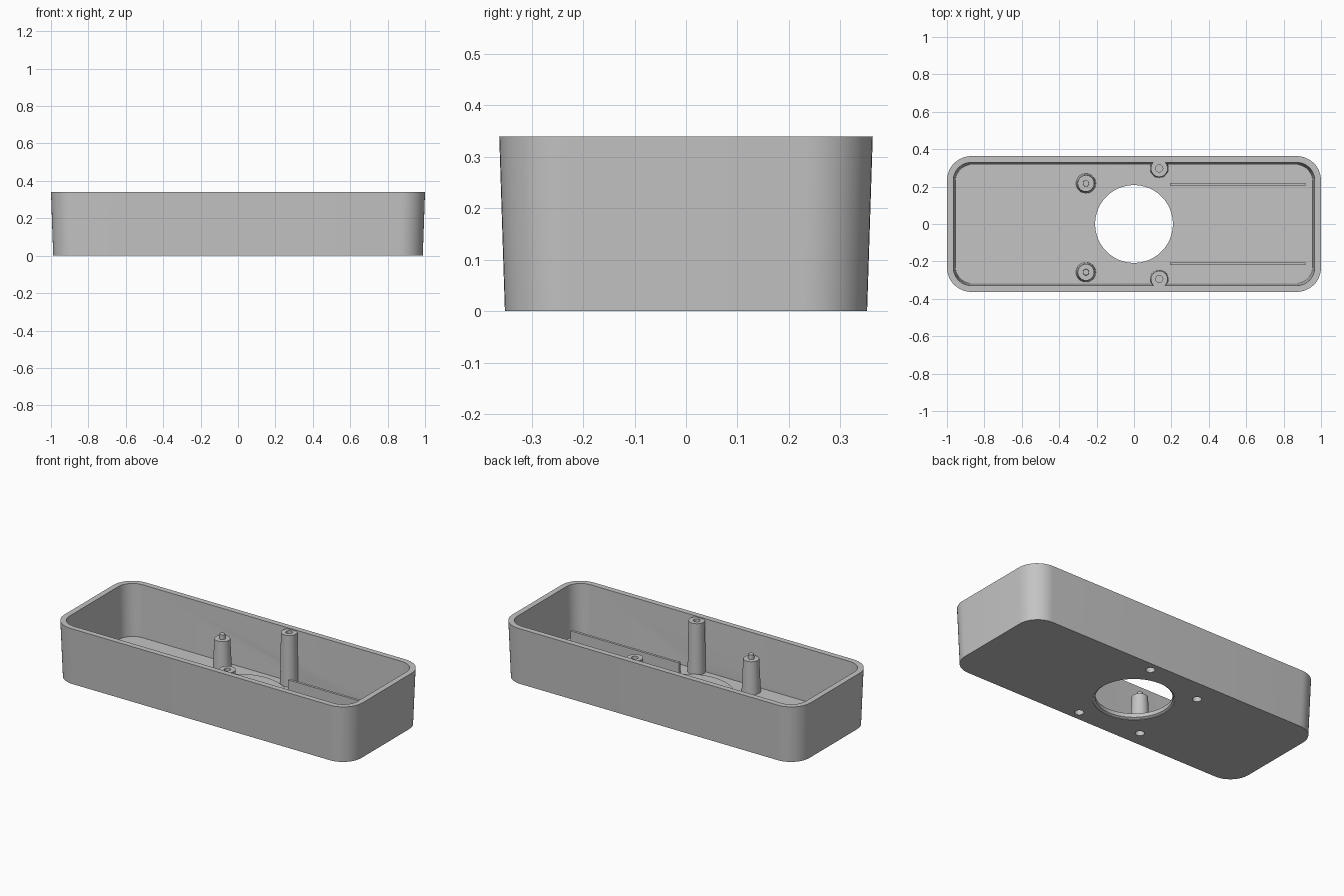
import bpy, bmesh, math

cube = bpy.data.objects.get("Cube")
if cube:
    bpy.data.objects.remove(cube, do_unlink=True)

# One plain grey for the whole moulding
grey = bpy.data.materials.new("plain grey")
grey.use_nodes = True
COLOR = (0.55, 0.55, 0.55, 1)
grey.diffuse_color = COLOR
grey.node_tree.nodes["Principled BSDF"].inputs["Base Color"].default_value = COLOR

HEIGHT, FLOOR = 0.34, 0.025
SINK = FLOOR - 0.002


def make_object(name, bm):
    bmesh.ops.recalc_face_normals(bm, faces=bm.faces)
    mesh = bpy.data.meshes.new(name)
    bm.to_mesh(mesh)
    bm.free()
    mesh.materials.append(grey)
    obj = bpy.data.objects.new(name, mesh)
    bpy.context.collection.objects.link(obj)
    return obj


def smooth(obj):
    bpy.ops.object.select_all(action='DESELECT')
    obj.select_set(True)
    bpy.context.view_layer.objects.active = obj
    bpy.ops.object.shade_smooth_by_angle(angle=math.radians(30))


def bridge(bm, a, b):
    n = len(a)
    for i in range(n):
        j = (i + 1) % n
        bm.faces.new((a[i], a[j], b[j], b[i]))


def rounded_loop(bm, hx, hy, r, z, steps=12):
    verts = []
    for k, (sx, sy) in enumerate(((1, 1), (-1, 1), (-1, -1), (1, -1))):
        for i in range(steps + 1):
            t = math.pi / 2 * (k + i / steps)
            verts.append(bm.verts.new((sx * (hx - r) + r * math.cos(t),
                                       sy * (hy - r) + r * math.sin(t), z)))
    return verts


def lathe(name, profile, x=0, y=0, closed=False, sides=48):
    """Turn (radius, height) points about a vertical axis."""
    bm = bmesh.new()
    rings = []
    for r, z in profile:
        count = sides if r > 0 else 1
        rings.append([bm.verts.new((x + r * math.cos(math.tau * i / sides),
                                    y + r * math.sin(math.tau * i / sides), z))
                      for i in range(count)])
    pairs = list(zip(rings, rings[1:]))
    if closed:
        pairs.append((rings[-1], rings[0]))
    for a, b in pairs:
        if len(a) > 1 and len(b) > 1:
            bridge(bm, a, b)
        else:
            tip, ring = (a[0], b) if len(a) == 1 else (b[0], a)
            for i in range(sides):
                bm.faces.new((tip, ring[i], ring[(i + 1) % sides]))
    return make_object(name, bm)


# Tapered tray with rounded corners
bm = bmesh.new()
loops = [rounded_loop(bm, 0.988, 0.352, 0.125, 0),
         rounded_loop(bm, 1.0, 0.363, 0.13, HEIGHT),
         rounded_loop(bm, 0.966, 0.329, 0.096, HEIGHT),
         rounded_loop(bm, 0.955, 0.318, 0.09, FLOOR)]
for a, b in zip(loops, loops[1:]):
    bridge(bm, a, b)
bm.faces.new(loops[0])
bm.faces.new(loops[-1])
tray = make_object("tray", bm)

# Post positions
screw_spots = [(0.135, 0.297), (0.135, -0.295)]
peg_spots = [(-0.257, 0.217), (-0.257, -0.258)]

# Cut the chamfered centre opening and the four small base holes
cutters = [lathe("opening_cutter", [(0, -0.02), (0.219, -0.02), (0.219, 0.003),
                                    (0.208, 0.01), (0.208, 0.1), (0, 0.1)], sides=64)]
for x, y in screw_spots + peg_spots:
    cutters.append(lathe("hole_cutter", [(0, -0.02), (0.025, -0.02),
                                         (0.025, 0.1), (0, 0.1)], x, y, sides=32))
bpy.context.view_layer.objects.active = tray
for cutter in cutters:
    cutter.hide_render = True
    mod = tray.modifiers.new("cut", 'BOOLEAN')
    mod.operation = 'DIFFERENCE'
    mod.solver = 'EXACT'
    mod.object = cutter
    bpy.ops.object.modifier_apply(modifier=mod.name)
    bpy.data.objects.remove(cutter, do_unlink=True)
smooth(tray)

# Raised collar round the opening
smooth(lathe("opening_collar", [(0.208, SINK), (0.27, SINK), (0.27, 0.033),
                                (0.208, 0.033)], closed=True, sides=64))

# Tall screw posts against the long walls, hollow at both ends
for side, (x, y) in zip(("back", "front"), screw_spots):
    top = HEIGHT - 0.006
    smooth(lathe(side + "_screw_post",
                 [(0, 0.15), (0.025, 0.15), (0.025, SINK), (0.05, SINK), (0.045, top),
                  (0.019, top), (0.019, top - 0.1), (0, top - 0.1)], x, y, sides=32))

# Short posts with a locating pin on top
for side, (x, y) in zip(("back", "front"), peg_spots):
    smooth(lathe(side + "_pin_post",
                 [(0, 0.15), (0.025, 0.15), (0.025, SINK), (0.053, SINK), (0.044, 0.222),
                  (0.017, 0.222), (0.016, 0.25), (0, 0.25)], x, y, sides=32))

# Thin parallel rails
for side, s in (("back", 1), ("front", -1)):
    bm = bmesh.new()
    bmesh.ops.create_cube(bm, size=1)
    top = 0.095
    for v in bm.verts:
        v.co = (0.555 + v.co.x * 0.725, s * 0.213 + v.co.y * 0.015,
                top if v.co.z > 0 else SINK)
    make_object(side + "_rail", bm)
